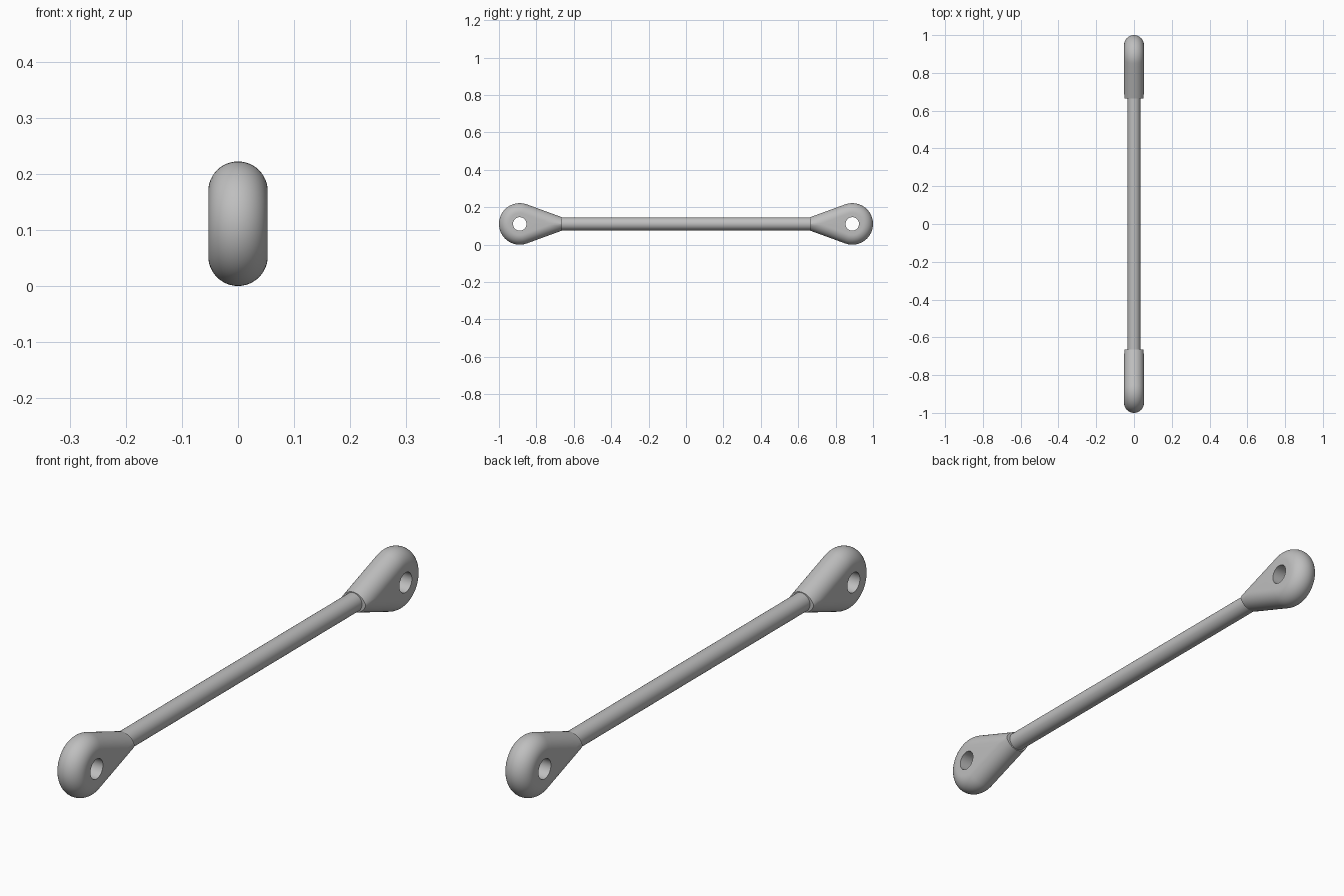
import bpy, bmesh, math

cube = bpy.data.objects.get("Cube")
if cube:
    bpy.data.objects.remove(cube, do_unlink=True)

Z0 = 0.111          # height of the axis
EYE_Y = 0.889       # distance of the eye centre from the middle
R = 0.111           # outer radius of the eye
FILLET = 0.053      # edge rounding, also half the thickness
HOLE = 0.036
NECK = 0.224        # eye centre to the neck end face
TAPER = 0.35        # slope of the tapered sides
ARC, SIDE, LAYERS = 40, 8, 12

metal = bpy.data.materials.new("plain grey")
metal.use_nodes = True
grey = (0.52, 0.52, 0.52, 1)
metal.diffuse_color = grey
metal.node_tree.nodes["Principled BSDF"].inputs["Base Color"].default_value = grey


def finish(obj):
    obj.data.materials.append(metal)
    bpy.ops.object.select_all(action='DESELECT')
    obj.select_set(True)
    bpy.context.view_layer.objects.active = obj
    bpy.ops.object.shade_smooth_by_angle(angle=math.radians(35))


def outline(offset):
    """Teardrop inset by offset: (u, z) points, u towards the rod."""
    r = R - offset
    a0 = math.pi / 2 - TAPER
    arc = [a0 + (2 * math.pi - 2 * a0) * i / ARC for i in range(ARC + 1)]
    pts = [(r * math.cos(a), r * math.sin(a)) for a in arc]
    end_u = min(NECK, r / math.sin(TAPER))
    end_z = max(0.0, (r - end_u * math.sin(TAPER)) / math.cos(TAPER))
    u0, z0 = pts[0]
    top = [(u0 + (end_u - u0) * k / SIDE, z0 + (end_z - z0) * k / SIDE)
           for k in range(1, SIDE + 1)]
    return pts + [(u, -z) for u, z in top] + top[::-1]


def hole_outline():
    a0 = math.pi / 2 - TAPER
    angles = [a0 + (2 * math.pi - 2 * a0) * i / ARC for i in range(ARC + 1)]
    top = [a0 * (1 - k / SIDE) for k in range(1, SIDE + 1)]
    angles += [-a for a in top] + top[::-1]
    return [(HOLE * math.cos(a), HOLE * math.sin(a)) for a in angles]


def rod_end(name, s):
    bm = bmesh.new()

    def ring(pts, x):
        return [bm.verts.new((x, s * (EYE_Y - u), Z0 + z)) for u, z in pts]

    # Rounded rim from one flat side to the other, then through the hole
    steps = [math.pi / 2 * i / LAYERS for i in range(-LAYERS, LAYERS + 1)]
    rings = [ring(outline(FILLET * (1 - math.cos(t))), FILLET * math.sin(t))
             for t in steps]
    rings += [ring(hole_outline(), FILLET), ring(hole_outline(), -FILLET)]
    n = len(rings[0])
    for j, a in enumerate(rings):
        b = rings[(j + 1) % len(rings)]
        for i in range(n):
            k = (i + 1) % n
            bm.faces.new((a[i], a[k], b[k], b[i]))
    bmesh.ops.remove_doubles(bm, verts=bm.verts, dist=1e-5)
    bmesh.ops.recalc_face_normals(bm, faces=bm.faces)
    mesh = bpy.data.meshes.new(name)
    bm.to_mesh(mesh)
    bm.free()
    obj = bpy.data.objects.new(name, mesh)
    bpy.context.collection.objects.link(obj)
    finish(obj)


rod_end("front_eye", -1)
rod_end("back_eye", 1)

# Straight round rod, its ends sunk into the eyes
bpy.ops.mesh.primitive_cylinder_add(vertices=48, radius=0.034, depth=1.38,
                                    location=(0, 0, Z0),
                                    rotation=(math.pi / 2, 0, 0))
rod = bpy.context.object
rod.name = "rod"
finish(rod)
